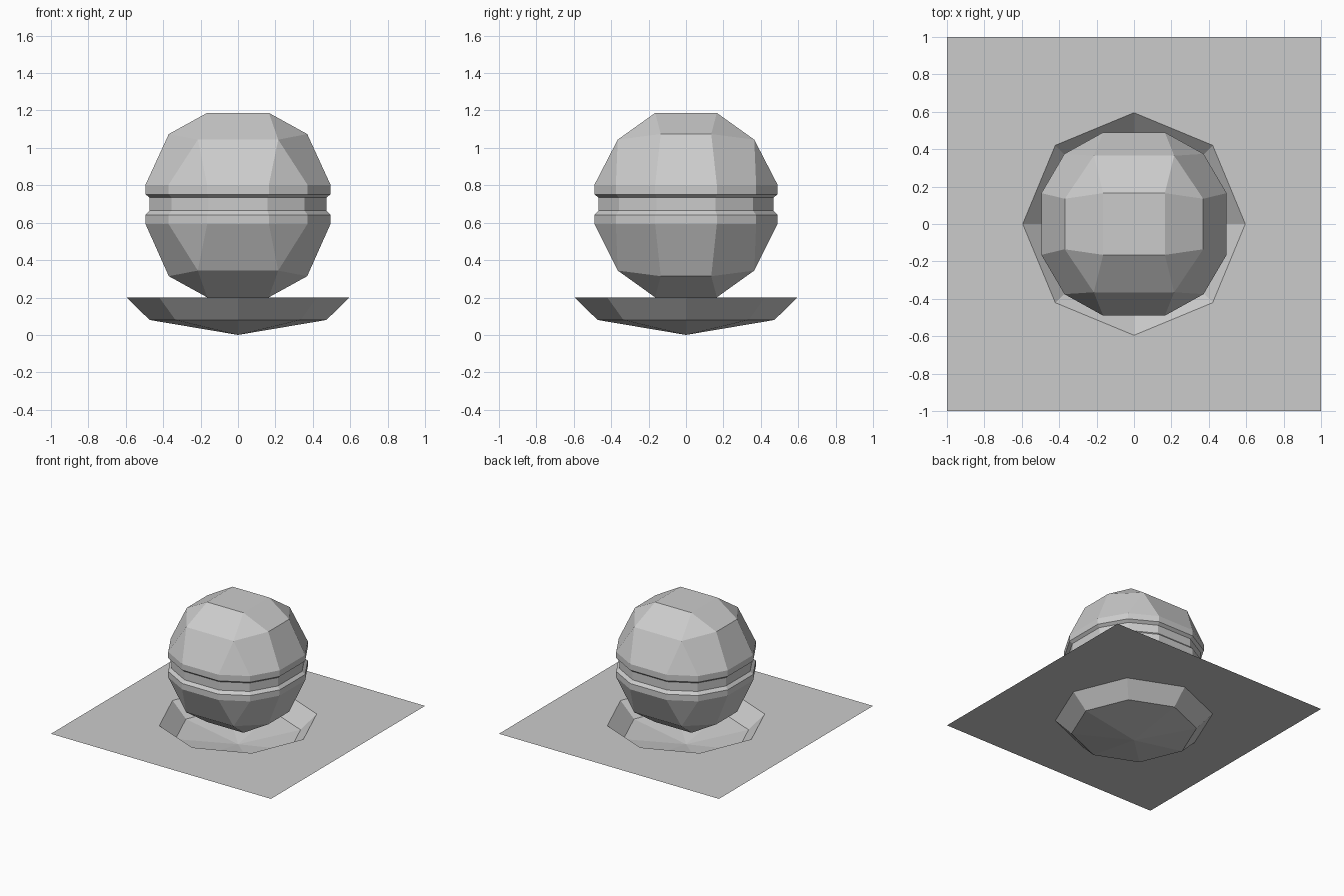
import bpy, bmesh
from math import cos, sin, pi

if "Cube" in bpy.data.objects:
    bpy.data.objects.remove(bpy.data.objects["Cube"])


def finish(bm, name):
    me = bpy.data.meshes.new(name)
    bm.to_mesh(me)
    bm.free()
    ob = bpy.data.objects.new(name, me)
    bpy.context.collection.objects.link(ob)
    return ob


def four_way(points):
    # mirror one quadrant of points (ordered from +y to +x) into a closed ccw ring
    q1 = points[::-1]
    q2 = [(-x, y) for x, y in points]
    q3 = [(-x, -y) for x, y in q1]
    q4 = [(x, -y) for x, y in points]
    return q1 + q2 + q3 + q4


def ring(bm, pts):
    return [bm.verts.new(p) for p in pts]


def bridge(bm, a, b):
    n = len(a)
    for i in range(n):
        j = (i + 1) % n
        bm.faces.new((a[i], a[j], b[j], b[i]))


# Flat base sheet with an octagonal dish pressed into it
bm = bmesh.new()
octagon = [(cos(k * pi / 4), sin(k * pi / 4)) for k in range(8)]
square = ring(bm, [(round(x), round(y), 0.2) for x, y in octagon])
rim = ring(bm, [(0.595 * x, 0.595 * y, 0.2) for x, y in octagon])
floor = ring(bm, [(0.473 * x, 0.473 * y, 0.08) for x, y in octagon])
apex = bm.verts.new((0, 0, 0))
bridge(bm, square, rim)
bridge(bm, rim, floor)
for i in range(8):
    bm.faces.new((floor[i], floor[(i + 1) % 8], apex))
finish(bm, "dished_base")

# Faceted ball: grooved belt of 12-sided rings, then two mirrored domes
MID = 0.694
bm = bmesh.new()
belt = four_way([(0.165, 0.49), (0.372, 0.375), (0.495, 0.165)])
profile = [(1, 0.594), (1, 0.642), (0.955, 0.665), (0.955, 0.734), (1, 0.752), (1, 0.802)]
rings = [ring(bm, [(x * s, y * s, z) for x, y in belt]) for s, z in profile]
for a, b in zip(rings, rings[1:]):
    bridge(bm, a, b)

for side, edge in ((1, rings[-1]), (-1, rings[0])):
    cap = ring(bm, [(x, y, MID + side * 0.493) for x, y in four_way([(0.165, 0.165)])])
    for k in range(4):
        sx = (1, -1, -1, 1)[k]
        sy = (1, 1, -1, -1)[k]
    # shoulder points: one pair per corner
    a = [bm.verts.new((0.215 * x, 0.365 * y, MID + side * 0.35))
         for x, y in four_way([(1, 1)])]
    b = [bm.verts.new((0.37 * x, 0.135 * y, MID + side * 0.38))
         for x, y in four_way([(1, 1)])]
    for k in range(4):
        e = edge[3 * k:3 * k + 3]
        if k % 2:
            e = e[::-1]
        r, q, p = e
        bm.faces.new((cap[k], a[k], b[k]))
        bm.faces.new((a[k], b[k], r, q))
        bm.faces.new((a[k], q, p))
        # full-width panels between neighbouring corners
        n = (k + 1) % 4
        s = a if k % 2 == 0 else b
        bm.faces.new((cap[k], cap[n], s[n], s[k]))
        bm.faces.new((s[k], s[n], edge[3 * n], edge[3 * k + 2]))
    bm.faces.new(cap)
bmesh.ops.recalc_face_normals(bm, faces=bm.faces[:])
finish(bm, "faceted_ball")
